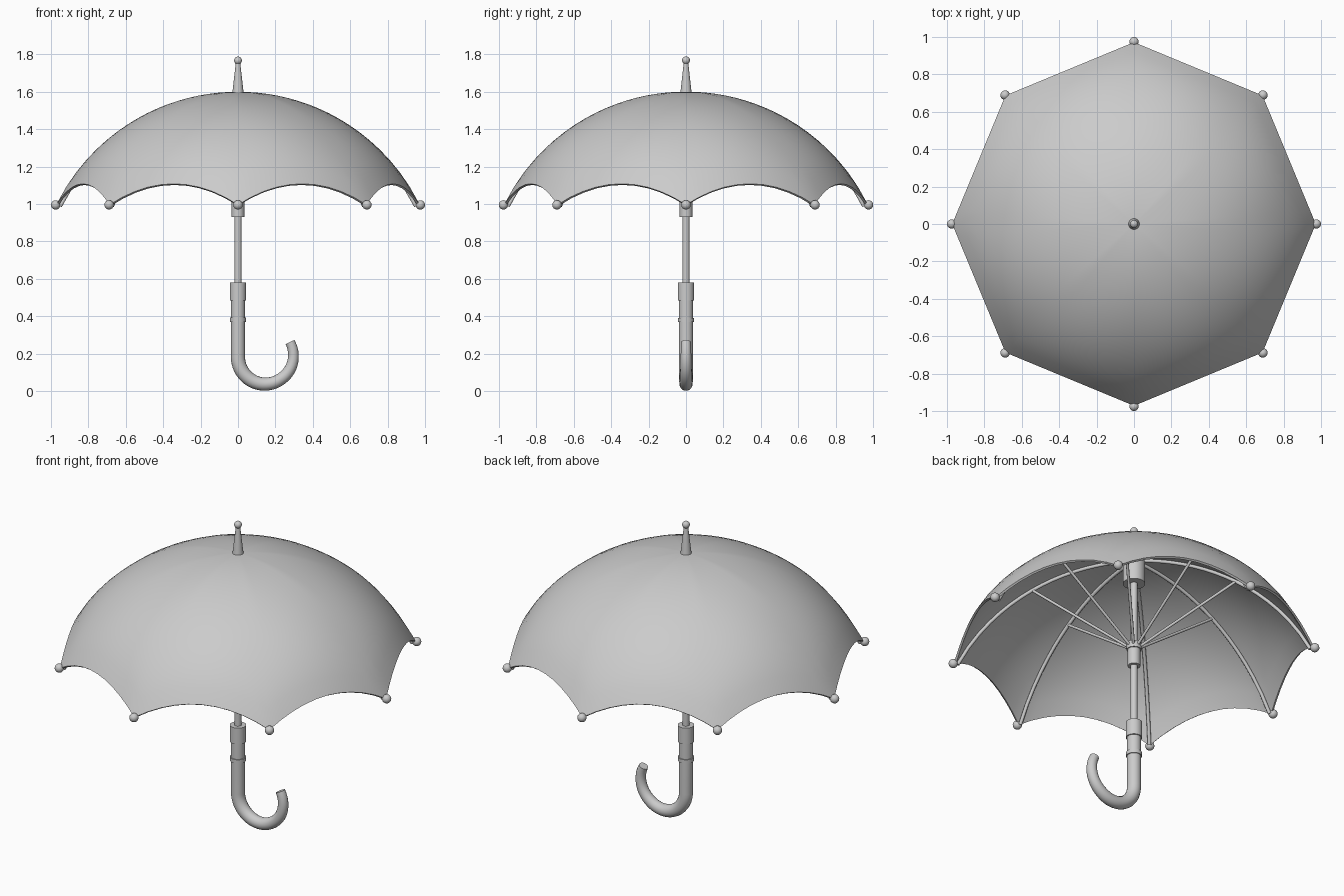
import bpy, bmesh, math
from mathutils import Vector

if "Cube" in bpy.data.objects:
    bpy.data.objects.remove(bpy.data.objects["Cube"])

N = 8            # ribs
RIM = 0.972      # rib tip radius
TOP = 1.60       # canopy apex height
ARC = 1.084      # radius of the rib arc

grey = bpy.data.materials.new("plain_grey")
grey.diffuse_color = (0.6, 0.6, 0.6, 1)
grey.use_nodes = True
grey.node_tree.nodes["Principled BSDF"].inputs["Base Color"].default_value = grey.diffuse_color


def dome(r):
    """Height of a rib at radius r."""
    return TOP - ARC + math.sqrt(ARC * ARC - r * r)


def finish(ob, name, angle=40):
    ob.name = name
    ob.data.materials.clear()
    ob.data.materials.append(grey)
    bpy.ops.object.select_all(action='DESELECT')
    ob.select_set(True)
    bpy.context.view_layer.objects.active = ob
    for m in list(ob.modifiers):
        bpy.ops.object.modifier_apply(modifier=m.name)
    bpy.ops.object.shade_smooth_by_angle(angle=math.radians(angle))
    return ob


def cone(name, r1, r2, z1, z2):
    bpy.ops.mesh.primitive_cone_add(vertices=32, radius1=r1, radius2=r2,
                                    depth=z2 - z1, location=(0, 0, (z1 + z2) / 2))
    return finish(bpy.context.object, name)


def ball(name, r, loc):
    bpy.ops.mesh.primitive_uv_sphere_add(segments=20, ring_count=12, radius=r, location=loc)
    return finish(bpy.context.object, name)


def tube(name, pts, radii, res=3):
    """Round bar along a path, with one radius per point."""
    cu = bpy.data.curves.new(name, 'CURVE')
    cu.dimensions = '3D'
    cu.bevel_depth = 1
    cu.bevel_resolution = res
    cu.use_fill_caps = True
    sp = cu.splines.new('POLY')
    sp.points.add(len(pts) - 1)
    for p, co, r in zip(sp.points, pts, radii):
        p.co = (*co, 1)
        p.radius = r
    ob = bpy.data.objects.new(name, cu)
    bpy.context.collection.objects.link(ob)
    bpy.ops.object.select_all(action='DESELECT')
    ob.select_set(True)
    bpy.context.view_layer.objects.active = ob
    bpy.ops.object.convert(target='MESH')
    return finish(bpy.context.object, name, 50)


# Canopy: panels stretched between ribs, scalloped upward at the hem
RINGS, SEG = 18, 10
bm = bmesh.new()
apex = bm.verts.new((0, 0, TOP))
rings = []
for i in range(1, RINGS + 1):
    t = i / RINGS
    r = RIM * t
    ring = []
    for k in range(N):
        a, b = (Vector((r * math.cos(q), r * math.sin(q), dome(r)))
                for q in (math.tau * k / N, math.tau * (k + 1) / N))
        for j in range(SEG):
            s = j / SEG
            p = a.lerp(b, s)
            p.z += 0.112 * t ** 2.8 * 4 * s * (1 - s)
            ring.append(bm.verts.new(p))
    rings.append(ring)
M = N * SEG
for j in range(M):
    n = (j + 1) % M
    bm.faces.new((apex, rings[0][j], rings[0][n]))
    for u, v in zip(rings, rings[1:]):
        bm.faces.new((u[j], v[j], v[n], u[n]))
me = bpy.data.meshes.new("canopy")
bm.to_mesh(me)
bm.free()
canopy = bpy.data.objects.new("canopy", me)
bpy.context.collection.objects.link(canopy)
mod = canopy.modifiers.new("cloth", 'SOLIDIFY')
mod.thickness = 0.012
mod.offset = -1
finish(canopy, "canopy")

# Ribs, stretchers and rib tips
for k in range(N):
    c, s = math.cos(math.tau * k / N), math.sin(math.tau * k / N)
    path = []
    for i in range(17):
        r = 0.04 + (RIM - 0.045) * i / 16
        f = 0.018 / ARC                     # sit just below the cloth
        path.append((r * (1 - f) * c, r * (1 - f) * s, dome(r) - 0.018))
    tube(f"rib_{k}", path, [0.010] * 17)
    tube(f"stretcher_{k}", [(0.03 * c, 0.03 * s, 1.05),
                            (0.55 * c, 0.55 * s, dome(0.55) - 0.022)], [0.008] * 2)
    ball(f"rib_tip_{k}", 0.025, (0.975 * c, 0.975 * s, 0.995))

# Shaft and fittings
cone("shaft", 0.019, 0.019, 0.50, 1.60)
cone("runner", 0.034, 0.034, 0.93, 1.04)
cone("runner_collar", 0.040, 0.040, 1.03, 1.07)
cone("top_notch", 0.060, 0.060, 1.44, 1.57)
cone("ferrule", 0.031, 0.012, 1.585, 1.755)
ball("ferrule_tip", 0.021, (0, 0, 1.767))

# Hooked handle, tapering to its end
cone("handle_collar", 0.044, 0.044, 0.485, 0.58)
cone("handle_ring", 0.043, 0.043, 0.37, 0.392)
R, CZ, STEPS = 0.145, 0.182, 32
pts = [(0, 0, 0.50), (0, 0, 0.34)]
radii = [0.038, 0.038]
for i in range(STEPS + 1):
    f = i / STEPS
    a = math.radians(180 + 211 * f)
    rr = R + 0.010 * max(0, f - 0.6) / 0.4
    pts.append((R + rr * math.cos(a), 0, CZ + rr * math.sin(a)))
    radii.append(0.038 - 0.012 * f ** 1.6)
tube("handle", pts, radii, 6)
